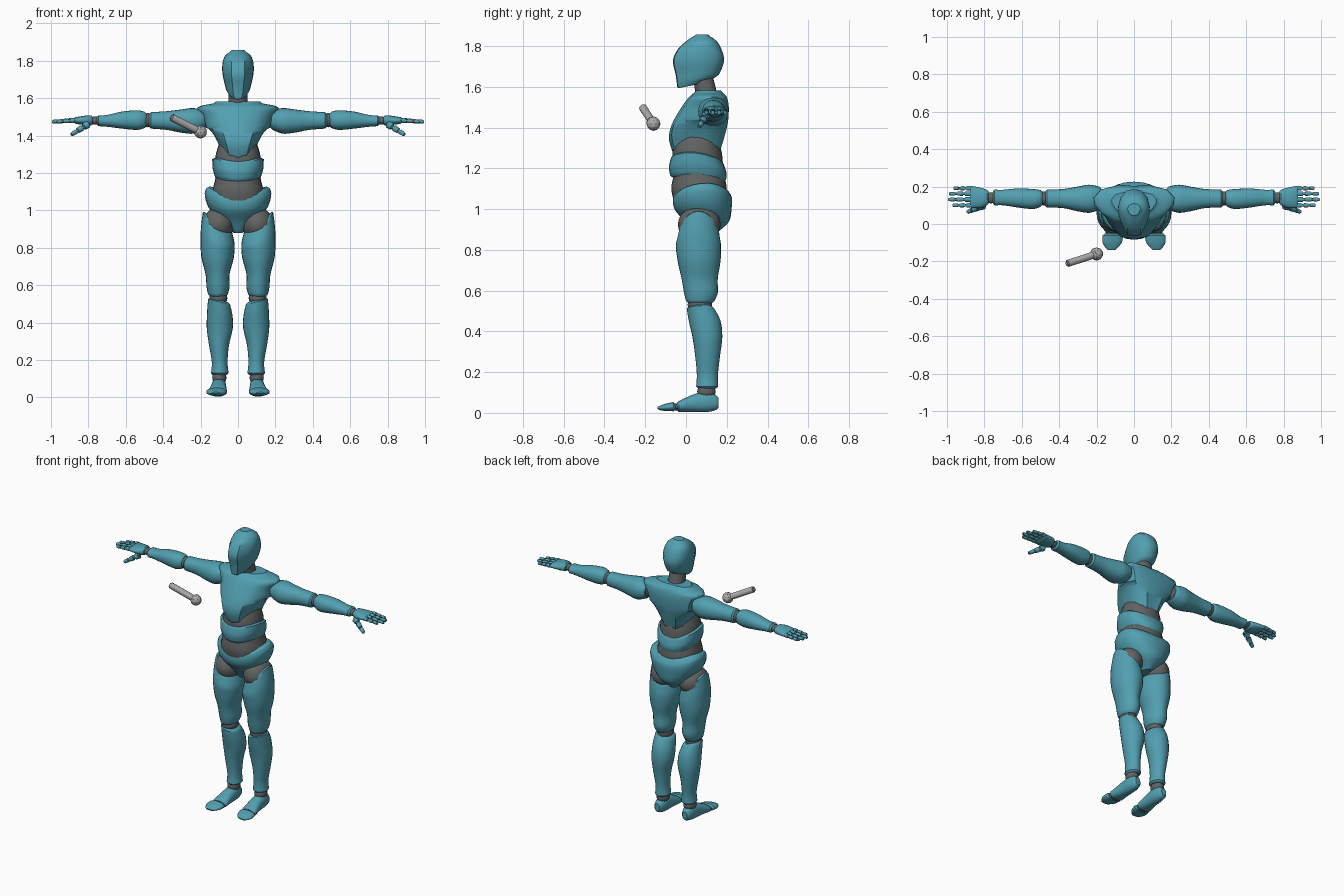
import bpy, bmesh, math
from mathutils import Vector, Matrix

if "Cube" in bpy.data.objects:
    bpy.data.objects.remove(bpy.data.objects["Cube"], do_unlink=True)


def material(name, color):
    mat = bpy.data.materials.new(name)
    mat.use_nodes = True
    mat.diffuse_color = (*color, 1)
    mat.node_tree.nodes["Principled BSDF"].inputs["Base Color"].default_value = (*color, 1)
    return mat


teal = material("teal shell", (.085, .35, .44))
gray = material("dark gray joint", (.12, .125, .125))
metal = material("light gray metal", (.42, .42, .42))


def finish(name, bm, mat, angle=40):
    bmesh.ops.recalc_face_normals(bm, faces=bm.faces)
    mesh = bpy.data.meshes.new(name)
    bm.to_mesh(mesh)
    bm.free()
    mesh.materials.append(mat)
    obj = bpy.data.objects.new(name, mesh)
    bpy.context.collection.objects.link(obj)
    bpy.ops.object.select_all(action='DESELECT')
    obj.select_set(True)
    bpy.context.view_layer.objects.active = obj
    bpy.ops.object.shade_smooth_by_angle(angle=math.radians(angle))
    return obj


def oval(power=2.2, count=24):
    points = []
    for i in range(count):
        c, s = math.cos(math.tau * i / count), math.sin(math.tau * i / count)
        points.append((math.copysign(abs(c) ** (2 / power), c),
                       math.copysign(abs(s) ** (2 / power), s)))
    return points


def mirrored(half):
    return half + [(-u, v) for u, v in reversed(half[1:-1])]


def smooth_rings(rings, steps=4):
    """Catmull-Rom interpolation between the given sections."""
    rings = [Vector(r) for r in rings]
    result = []
    for i in range(len(rings) - 1):
        a, b = rings[i], rings[i + 1]
        before, after = rings[max(i - 1, 0)], rings[min(i + 2, len(rings) - 1)]
        for k in range(steps):
            t = k / steps
            result.append(a + ((b - before) * t + (before * 2 - a * 5 + b * 4 - after) * t * t
                               + (a * 3 - before - b * 3 + after) * t ** 3) / 2)
    return result + [rings[-1]]


def lip(ring, inner, size):
    """Slightly smaller end section that rounds the rim."""
    out = ring.copy()
    out[0] += math.copysign(size, ring[0] - inner[0])
    for lo in (1, 3):
        inset = min(size, (ring[lo + 1] - ring[lo]) * .3)
        out[lo] += inset
        out[lo + 1] -= inset
    return out


def loft(name, rings, mat=teal, axis="z", outline=None, side=1, warp=None, edge=.01, steps=4):
    """Skin sections given as (position, low a, high a, low b, high b)."""
    outline = outline or oval()
    rings = smooth_rings(rings, steps)
    rings = [lip(rings[0], rings[1], edge)] + rings + [lip(rings[-1], rings[-2], edge)]
    bm = bmesh.new()
    loops = []
    for t, a0, a1, b0, b1 in rings:
        loop = []
        for u, v in outline:
            a, b = (a0 + a1 + u * (a1 - a0)) / 2, (b0 + b1 + v * (b1 - b0)) / 2
            x, y, z = {"x": (t, a, b), "y": (a, t, b), "z": (a, b, t)}[axis]
            if warp:
                z += warp(x, y, z)
            loop.append(bm.verts.new((x * side, y, z)))
        loops.append(loop)
    for low, high in zip(loops, loops[1:]):
        for i in range(len(low)):
            j = (i + 1) % len(low)
            bm.faces.new((low[i], low[j], high[j], high[i]))
    bm.faces.new(loops[0])
    bm.faces.new(loops[-1])
    return finish(name, bm, mat)


def body(name, rings, mat=teal, **options):
    return loft(name, [(z, -w, w, y0, y1) for z, w, y0, y1 in rings], mat, **options)


def ball(name, center, radii, mat=gray, side=1):
    bm = bmesh.new()
    place = Matrix.Translation((center[0] * side, *center[1:])) @ Matrix.Diagonal((*radii, 1))
    bmesh.ops.create_uvsphere(bm, u_segments=20, v_segments=12, radius=1, matrix=place)
    return finish(name, bm, mat)


def rod(name, start, end, r0, r1, mat=teal, side=1, sides=10):
    a, b = (Vector((p[0] * side, p[1], p[2])) for p in (start, end))
    turn = (b - a).to_track_quat('Z', 'Y').to_matrix().to_4x4()
    bm = bmesh.new()
    bmesh.ops.create_cone(bm, cap_ends=True, segments=sides, radius1=r0, radius2=r1,
                          depth=(b - a).length, matrix=Matrix.Translation((a + b) / 2) @ turn)
    rim = [e for e in bm.edges if any(len(f.verts) > 4 for f in e.link_faces)]
    bmesh.ops.bevel(bm, geom=rim, offset=min(r0, r1) * .35, segments=2, affect='EDGES')
    return finish(name, bm, mat)


def clamp(value):
    return max(0, min(1, value))


# Head and neck: flat face plate with angled cheeks
face = mirrored([(0, -1), (.42, -.96), (.8, -.5), (.97, -.12), (1, .25), (.84, .66), (.48, .93), (0, 1)])
body("head", [(1.615, .045, -.043, .1), (1.635, .06, -.046, .14), (1.67, .07, -.053, .167),
              (1.73, .083, -.064, .187), (1.785, .083, -.04, .174), (1.825, .07, .002, .15),
              (1.85, .04, .04, .115)],
     outline=face, edge=.006, warp=lambda x, y, z: (y - .04) * .2 * clamp((1.66 - z) / .05))
body("neck", [(1.53, .06, .05, .17), (1.58, .052, .045, .15), (1.66, .05, .03, .13)], gray)

# Torso
ribs = mirrored([(0, -1), (.5, -.9), (.8, -.5), (.97, -.05), (1, .35), (.82, .8), (.42, 1), (0, .94)])
body("chest", [(1.285, .095, -.068, .17), (1.35, .13, -.084, .19), (1.42, .165, -.068, .205),
               (1.5, .19, -.022, .21), (1.55, .215, .015, .2), (1.572, .13, .04, .18)],
     outline=ribs, warp=lambda x, y, z: 5 * x * x * clamp((1.44 - z) / .14))
body("waist_core", [(1.02, .14, -.055, .19), (1.1, .138, -.072, .2), (1.18, .12, -.06, .185),
                    (1.28, .122, -.066, .175), (1.36, .1, -.04, .15)], gray)
body("belly_plate", [(1.15, .122, -.078, .192), (1.19, .135, -.084, .2), (1.24, .138, -.072, .185)],
     warp=lambda x, y, z: 1.8 * x * x - .13 * (y - .05))
body("pelvis", [(.89, .035, .02, .16), (.94, .095, -.01, .212), (1, .16, -.052, .224),
                (1.045, .178, -.064, .225), (1.08, .166, -.062, .207)],
     warp=lambda x, y, z: (1.6 * x * x + .1 * (y - .1)) * clamp((z - .95) / .1))

for label, side in (("left", 1), ("right", -1)):
    # Legs
    ball(label + "_hip_joint", (.105, .065, .925), (.085, .105, .09), side=side)
    loft(label + "_thigh", [(.935, .03, .188, -.035, .163), (.85, .018, .2, -.05, .172),
                            (.75, .022, .196, -.042, .17), (.66, .045, .174, -.022, .156),
                            (.59, .045, .168, -.01, .156), (.55, .055, .16, 0, .14)],
         side=side, outline=oval(2),
         warp=lambda x, y, z: (.7 * (x - .11) - 5 * (y - .06) ** 2) * clamp((z - .78) / .15))
    ball(label + "_knee_joint", (.105, .068, .53), (.048, .06, .045), side=side)
    loft(label + "_shin", [(.51, .042, .16, .004, .14), (.45, .03, .165, .014, .17),
                           (.37, .028, .167, .032, .178), (.28, .048, .155, .045, .167),
                           (.19, .056, .14, .053, .157), (.13, .05, .144, .05, .158)],
         side=side, outline=oval(2), warp=lambda x, y, z: .25 * (x - .1) * clamp((z - .4) / .1))
    ball(label + "_ankle_joint", (.1, .1, .105), (.038, .045, .04), side=side)
    loft(label + "_foot", [(.15, .075, .13, .015, .085), (.11, .064, .14, .005, .105),
                           (.04, .062, .146, .004, .092), (-.035, .058, .16, .005, .058)],
         axis="y", side=side)
    loft(label + "_toe_joint", [(-.02, .07, .15, .012, .048), (-.06, .07, .155, .012, .045)],
         gray, axis="y", side=side)
    loft(label + "_toes", [(-.062, .058, .168, .008, .053), (-.1, .066, .168, .009, .045),
                           (-.13, .09, .15, .014, .034)], axis="y", side=side)

    # Arms
    ball(label + "_shoulder_joint", (.2, .135, 1.485), (.05, .055, .05), side=side)
    loft(label + "_upper_arm", [(.185, .075, .2, 1.43, 1.535), (.24, .06, .21, 1.41, 1.547),
                                (.3, .068, .2, 1.415, 1.54), (.38, .085, .187, 1.43, 1.53),
                                (.465, .088, .184, 1.437, 1.525)], axis="x", side=side)
    ball(label + "_elbow_joint", (.483, .137, 1.482), (.035, .038, .038), side=side)
    loft(label + "_forearm", [(.5, .092, .182, 1.44, 1.528), (.54, .08, .187, 1.43, 1.535),
                              (.62, .088, .19, 1.437, 1.528), (.7, .1, .183, 1.447, 1.51),
                              (.745, .099, .184, 1.45, 1.508)], axis="x", side=side)
    ball(label + "_wrist_joint", (.765, .14, 1.48), (.03, .03, .022), side=side)
    loft(label + "_palm", [(.785, .1, .182, 1.454, 1.508), (.82, .086, .194, 1.456, 1.506),
                           (.87, .086, .204, 1.463, 1.498)], axis="x", side=side, edge=.007)

    # Fingers: three shells on a thin gray rod
    for finger, y, tip in (("index", .1, .97), ("middle", .131, .995),
                           ("ring", .162, .99), ("little", .191, .965)):
        base, end = Vector((.865, y, 1.482)), Vector((tip, y, 1.474))
        rod(f"{label}_{finger}_joints", base, base.lerp(end, .9), .008, .007, gray, side)
        for k in range(3):
            rod(f"{label}_{finger}_segment_{k + 1}", base.lerp(end, k / 3 + .04),
                base.lerp(end, (k + 1) / 3), .0135 - k * .0015, .0125 - k * .0015, teal, side)
    base, end = Vector((.8, .1, 1.462)), Vector((.895, .062, 1.402))
    rod(label + "_thumb_joints", base, base.lerp(end, .9), .01, .007, gray, side)
    for k in range(3):
        rod(f"{label}_thumb_segment_{k + 1}", base.lerp(end, k / 3),
            base.lerp(end, (k + 1) / 3 - .03), .022 - k * .004, .018 - k * .004, teal, side)

# Floating hand-held rod with a rounded head
tail, head = Vector((-.36, -.213, 1.5)), Vector((-.2, -.16, 1.419))
rod("rod_handle", tail, head, .02, .02, metal)
rod("rod_collar", tail.lerp(head, .86), tail.lerp(head, .97), .029, .035, metal)
bm = bmesh.new()
bmesh.ops.create_icosphere(bm, subdivisions=2, radius=.035, matrix=Matrix.Translation(head))
finish("rod_head", bm, metal, 10)
